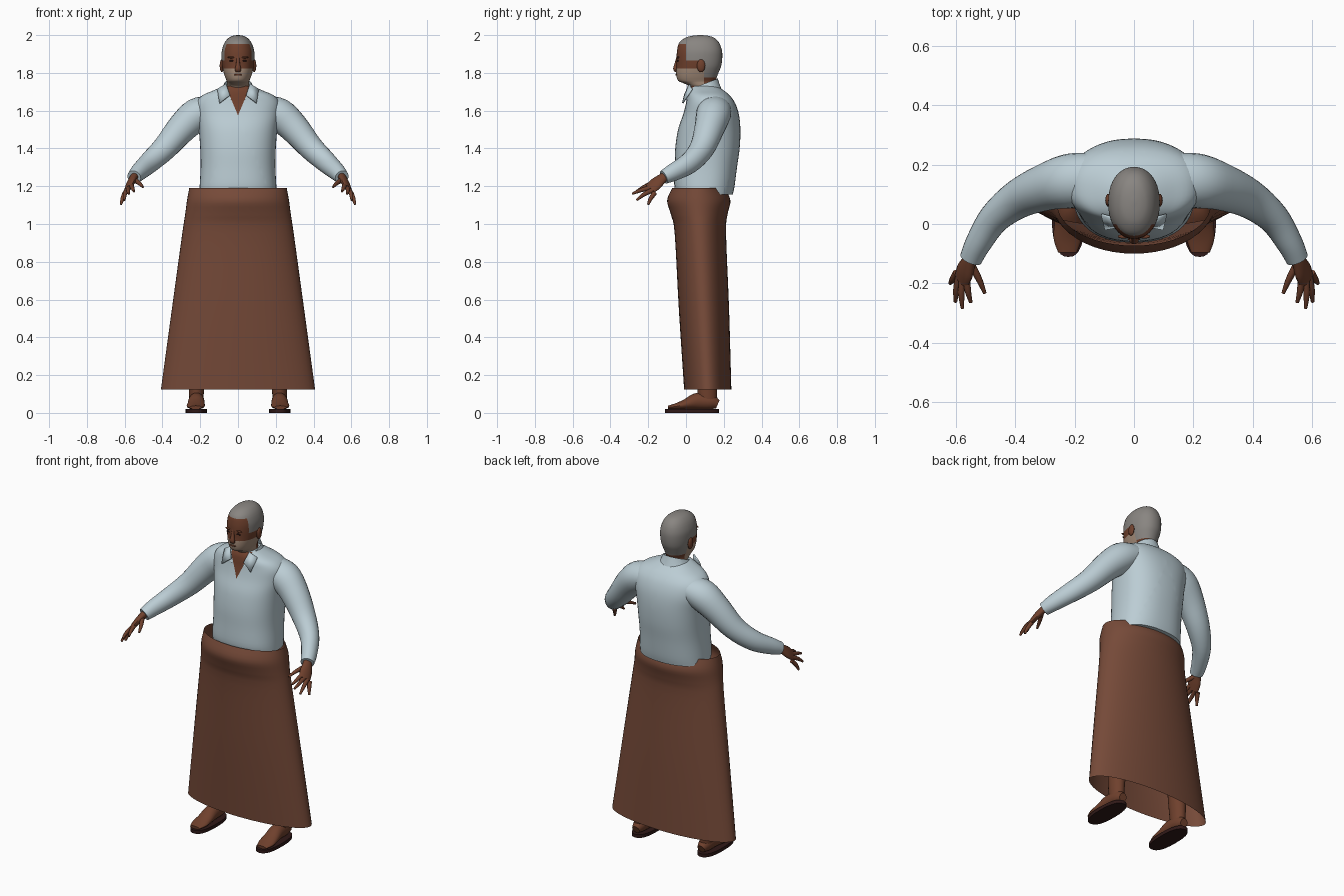
import bpy, bmesh
from math import sin, cos, pi, copysign
from mathutils import Vector

cube = bpy.data.objects.get("Cube")
if cube:
    bpy.data.objects.remove(cube, do_unlink=True)


def material(name, rgb):
    m = bpy.data.materials.new(name)
    m.use_nodes = True
    m.diffuse_color = (*rgb, 1)
    m.node_tree.nodes["Principled BSDF"].inputs["Base Color"].default_value = (*rgb, 1)
    return m


SKIN = material("dark skin", (0.16, 0.052, 0.026))
SHIRT = material("pale blue cotton", (0.50, 0.61, 0.66))
CLOTH = material("brown cloth", (0.18, 0.068, 0.04))
HAIR = material("grey hair", (0.25, 0.235, 0.22))
BEARD = material("pale beard", (0.37, 0.26, 0.19))
DARK = material("dark leather", (0.03, 0.01, 0.009))
parts = []


def spline(rows, n):
    """Smooth rows of numbers with a Catmull-Rom curve."""
    out = []
    for i in range(len(rows) - 1):
        a, b, c, d = (rows[min(max(i + k, 0), len(rows) - 1)] for k in (-1, 0, 1, 2))
        for t in (j / n for j in range(n)):
            out.append([q + t * (r - p) / 2 + t * t * (2 * p - 5 * q + 4 * r - s) / 2
                        + t ** 3 * (3 * q - p - 3 * r + s) / 2
                        for p, q, r, s in zip(a, b, c, d)])
    return out + [list(rows[-1])]


def finish(name, bm, mats, mirror=False):
    bmesh.ops.recalc_face_normals(bm, faces=bm.faces)
    me = bpy.data.meshes.new(name)
    bm.to_mesh(me)
    bm.free()
    for m in mats:
        me.materials.append(m)
    ob = bpy.data.objects.new(name, me)
    bpy.context.collection.objects.link(ob)
    if mirror:
        ob.modifiers.new("Mirror", "MIRROR").use_mirror_merge = False
    parts.append(ob)
    return ob


def loft(rings, sides=32, power=2, caps=True):
    """Skin superellipse rings, each given as centre, u radius vector, v radius vector."""
    bm = bmesh.new()
    loops = []
    for c, u, v in rings:
        loop = []
        for k in range(sides):
            a = 2 * pi * k / sides
            x, y = (copysign(abs(f) ** (2 / power), f) for f in (cos(a), sin(a)))
            loop.append(bm.verts.new(c + u * x + v * y))
        loops.append(loop)
    for p, q in zip(loops, loops[1:]):
        for k in range(sides):
            j = (k + 1) % sides
            bm.faces.new((p[k], p[j], q[j], q[k]))
    if caps:
        bm.faces.new(loops[0])
        bm.faces.new(loops[-1])
    return bm


def upright(rows, n=4, **kw):
    """Body form from rows of height, half width, front y, back y."""
    return loft([(Vector((0, (f + b) / 2, z)), Vector((w, 0, 0)), Vector((0, (b - f) / 2, 0)))
                 for z, w, f, b in spline(rows, n)], **kw)


def limb(rows, n=4, side=(0, 0, 1), **kw):
    """Tube from rows of x, y, z, radius along side, radius across."""
    rows = spline(rows, n)
    pts = [Vector(r[:3]) for r in rows]
    rings = []
    for i, r in enumerate(rows):
        t = (pts[min(i + 1, len(pts) - 1)] - pts[max(i - 1, 0)]).normalized()
        u = Vector(side)
        u = (u - t * u.dot(t)).normalized()
        rings.append((pts[i], u * r[3], t.cross(u) * r[4]))
    return loft(rings, **kw)


def ball(name, centre, size, mat, mirror=False):
    bm = bmesh.new()
    bmesh.ops.create_uvsphere(bm, u_segments=16, v_segments=10, radius=1)
    bmesh.ops.scale(bm, vec=size, verts=bm.verts)
    bmesh.ops.translate(bm, vec=centre, verts=bm.verts)
    return finish(name, bm, [mat], mirror)


def slice_mesh(bm, point, normal):
    bmesh.ops.bisect_plane(bm, geom=bm.verts[:] + bm.edges[:] + bm.faces[:],
                           plane_co=point, plane_no=normal)


def neckline(bm):
    """Cut a V at the throat and return the faces inside it."""
    for s in (-1, 1):
        slice_mesh(bm, (0, 0, 1.575), (s, 0, -0.42))
    mid = [(f, f.calc_center_median()) for f in bm.faces]
    return [f for f, c in mid if c.y < 0.08 and abs(c.x) < 0.42 * (c.z - 1.575)]


# Wrap skirt, an open tube
finish("wrap_skirt", upright([
    (0.125, 0.408, -0.01, 0.24), (0.55, 0.35, -0.038, 0.228), (0.95, 0.295, -0.06, 0.212),
    (1.05, 0.28, -0.08, 0.22), (1.125, 0.27, -0.1, 0.235), (1.19, 0.258, -0.073, 0.205)],
    sides=48, caps=False), [CLOTH])

# Shirt body with skin showing in the open neck
bm = upright([
    (1.155, 0.205, -0.05, 0.247), (1.2, 0.203, -0.062, 0.257), (1.3, 0.198, -0.06, 0.27),
    (1.4, 0.2, -0.057, 0.284), (1.5, 0.208, -0.042, 0.288), (1.58, 0.222, -0.015, 0.28),
    (1.64, 0.222, 0, 0.26), (1.68, 0.19, 0.006, 0.232), (1.707, 0.13, 0.012, 0.2),
    (1.73, 0.078, 0.025, 0.165)], sides=48, power=2.35)
for f in neckline(bm):
    f.material_index = 1
finish("shirt_body", bm, [SHIRT, SKIN])

# Collar band and pointed flaps
bm = loft([(Vector((0, y, z)), Vector((w, 0, 0)), Vector((0, d, 0.03)))
           for y, z, w, d in ((0.088, 1.685, 0.105, 0.1), (0.09, 1.715, 0.084, 0.086),
                              (0.09, 1.74, 0.074, 0.078))], caps=False)
bmesh.ops.delete(bm, geom=neckline(bm), context="FACES")
finish("collar_band", bm, [SHIRT])

bm = bmesh.new()
bm.faces.new([bm.verts.new(p) for p in ((0.062, 0.022, 1.74), (0.042, -0.004, 1.68),
                                        (0.096, -0.014, 1.638), (0.108, 0.035, 1.712))])
flaps = finish("collar_flaps", bm, [SHIRT], True)
flaps.modifiers.new("Thickness", "SOLIDIFY").thickness = 0.008

# Sleeves
finish("sleeves", limb([
    (0.13, 0.155, 1.61, 0.07, 0.085), (0.215, 0.145, 1.58, 0.088, 0.092),
    (0.295, 0.125, 1.51, 0.08, 0.08), (0.388, 0.085, 1.402, 0.066, 0.066),
    (0.47, 0.02, 1.325, 0.057, 0.053), (0.525, -0.065, 1.275, 0.047, 0.044),
    (0.55, -0.118, 1.248, 0.037, 0.038)], sides=24), [SHIRT], True)

# Hands: flat palm, four fingers and thumb
SPREAD = (0.6, 0.4, -0.7)
finish("palms", limb([
    (0.54, -0.095, 1.26, 0.026, 0.022), (0.555, -0.125, 1.242, 0.028, 0.02),
    (0.57, -0.16, 1.213, 0.038, 0.018), (0.582, -0.19, 1.186, 0.035, 0.013)],
    side=SPREAD, sides=16), [SKIN], True)
digits = {
    "index_fingers": ((0.564, -0.185, 1.207), (0.56, -0.225, 1.193), (0.55, -0.264, 1.172)),
    "middle_fingers": ((0.578, -0.185, 1.192), (0.582, -0.235, 1.18), (0.578, -0.284, 1.16)),
    "ring_fingers": ((0.59, -0.178, 1.178), (0.599, -0.222, 1.157), (0.602, -0.262, 1.126)),
    "little_fingers": ((0.598, -0.165, 1.165), (0.611, -0.187, 1.135), (0.62, -0.2, 1.103)),
    "thumbs": ((0.55, -0.135, 1.235), (0.523, -0.185, 1.216), (0.503, -0.233, 1.195))}
for name, path in digits.items():
    finish(name, limb([(*p, r, r) for p, r in zip(path, (0.013, 0.011, 0.006))],
                      side=SPREAD, sides=10), [SKIN], True)

# Head and neck, coloured by region
bm = upright([
    (1.64, 0.065, 0.04, 0.16), (1.72, 0.058, 0.022, 0.155), (1.745, 0.058, -0.012, 0.156),
    (1.757, 0.06, -0.04, 0.157), (1.78, 0.069, -0.05, 0.164), (1.81, 0.078, -0.052, 0.176),
    (1.84, 0.084, -0.05, 0.187), (1.88, 0.087, -0.05, 0.192), (1.92, 0.085, -0.047, 0.19),
    (1.96, 0.071, -0.036, 0.175), (1.985, 0.05, -0.005, 0.15), (1.996, 0.028, 0.03, 0.12),
    (2.0, 0.006, 0.07, 0.085)], sides=40, power=2.15)
for z in (1.71, 1.775, 1.822, 1.865, 1.952):
    slice_mesh(bm, (0, 0, z), (0, 0, 1))
for y in (0, 0.095):
    slice_mesh(bm, (0, y, 0), (0, 1, 0))
for f in bm.faces:
    c = f.calc_center_median()
    if c.z > 1.952 or (c.y > 0 and c.z > 1.865) or (c.y > 0.095 and c.z > 1.775):
        f.material_index = 1
    elif c.y < 0.095 and 1.71 < c.z < 1.822:
        f.material_index = 2
finish("head", bm, [SKIN, HAIR, BEARD])

# Face details
finish("nose", limb([(0, -0.044, 1.885, 0.006, 0.008), (0, -0.051, 1.85, 0.009, 0.01),
                     (0, -0.056, 1.822, 0.012, 0.016), (0, -0.05, 1.808, 0.008, 0.014)],
                    side=(0, 1, 0), sides=12), [SKIN])
ball("ears", (0.086, 0.08, 1.838), (0.011, 0.022, 0.034), SKIN, True)
ball("eyes", (0.034, -0.043, 1.864), (0.014, 0.005, 0.004), DARK, True)
ball("brows", (0.035, -0.042, 1.882), (0.02, 0.007, 0.005), SKIN, True)
ball("lips", (0, -0.051, 1.79), (0.022, 0.005, 0.005), SKIN)

# Lower legs, feet and sandal soles
finish("lower_legs", limb([
    (0.22, 0.117, 0.045, 0.046, 0.036), (0.22, 0.112, 0.12, 0.052, 0.04),
    (0.215, 0.112, 0.28, 0.058, 0.05), (0.205, 0.112, 0.5, 0.06, 0.055)],
    side=(0, 1, 0), sides=20), [SKIN], True)
finish("feet", limb([
    (0.22, 0.168, 0.045, 0.024, 0.024), (0.22, 0.13, 0.058, 0.04, 0.038),
    (0.22, 0.06, 0.062, 0.044, 0.042), (0.222, 0, 0.046, 0.028, 0.046),
    (0.224, -0.05, 0.035, 0.017, 0.047), (0.224, -0.095, 0.029, 0.009, 0.032)],
    sides=20), [SKIN], True)
finish("sandal_soles", loft([
    (Vector((0.221, 0.032, z)), Vector((0.056, 0, 0)), Vector((0, 0.143, 0)))
    for z in (0, 0.02)], power=2.5), [DARK], True)

# Smooth shading with sharp rims
bpy.ops.object.select_all(action="DESELECT")
for ob in parts:
    ob.select_set(True)
bpy.context.view_layer.objects.active = parts[0]
bpy.ops.object.shade_smooth_by_angle(angle=0.7)
